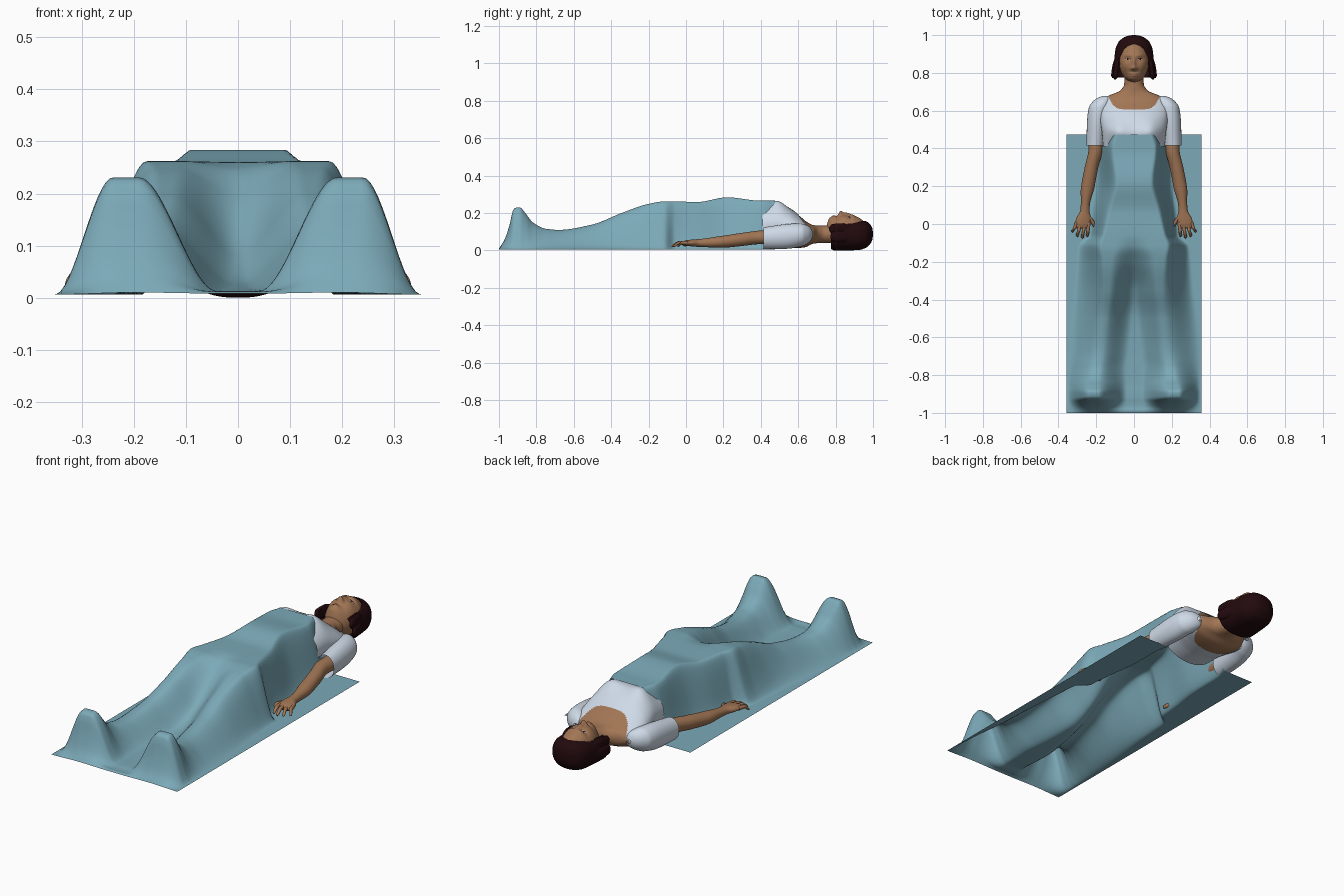
import bpy, bmesh, math

cube = bpy.data.objects.get("Cube")
if cube:
    bpy.data.objects.remove(cube)


def material(name, r, g, b):
    mat = bpy.data.materials.new(name)
    mat.use_nodes = True
    mat.diffuse_color = (r, g, b, 1)
    shader = mat.node_tree.nodes["Principled BSDF"]
    shader.inputs["Base Color"].default_value = (r, g, b, 1)
    shader.inputs["Roughness"].default_value = 0.8
    return mat


BLUE = material("blanket blue", 0.2, 0.4, 0.48)
WHITE = material("shirt white", 0.62, 0.7, 0.8)
SKIN = material("skin brown", 0.36, 0.18, 0.09)
HAIR = material("dark hair", 0.016, 0.003, 0.004)
LIPS = material("lip brown", 0.29, 0.125, 0.07)
EYE = material("eye grey", 0.4, 0.32, 0.27)


def finish(name, bm, *mats, recalc=True):
    if recalc:
        bmesh.ops.recalc_face_normals(bm, faces=bm.faces)
    mesh = bpy.data.meshes.new(name)
    bm.to_mesh(mesh)
    bm.free()
    for mat in mats:
        mesh.materials.append(mat)
    for poly in mesh.polygons:
        poly.use_smooth = True
    obj = bpy.data.objects.new(name, mesh)
    bpy.context.collection.objects.link(obj)
    return obj


def sample(rows, t):
    """Monotone cubic interpolation of station rows keyed on their first value."""
    t = min(max(t, rows[0][0]), rows[-1][0])
    i = 0
    while i < len(rows) - 2 and t > rows[i + 1][0]:
        i += 1

    def slope(j, k):
        return (rows[j + 1][k] - rows[j][k]) / (rows[j + 1][0] - rows[j][0])

    def tangent(j, k):
        if j == 0:
            return slope(0, k)
        if j == len(rows) - 1:
            return slope(j - 1, k)
        a, b = slope(j - 1, k), slope(j, k)
        return 2 * a * b / (a + b) if a * b > 0 else 0

    h = rows[i + 1][0] - rows[i][0]
    s = (t - rows[i][0]) / h
    out = []
    for k in range(1, len(rows[0])):
        p, q = rows[i][k], rows[i + 1][k]
        m, n = tangent(i, k) * h, tangent(i + 1, k) * h
        out.append(p + s * (m + s * (3 * (q - p) - 2 * m - n + s * (2 * (p - q) + m + n))))
    return out


def loft(rows, steps, sides, power=2, grow=0, flip=1, caps=True):
    """Rings across y from rows of (y, x, z, half width, half height)."""
    bm = bmesh.new()
    rings = []
    for i in range(steps + 1):
        y = rows[0][0] + (rows[-1][0] - rows[0][0]) * i / steps
        x, z, rx, rz = sample(rows, y)
        ring = []
        for j in range(sides):
            a = math.tau * j / sides
            c, s = math.cos(a), math.sin(a)
            px = math.copysign(abs(c) ** (2 / power), c) * (rx + grow)
            pz = math.copysign(abs(s) ** (2 / power), s) * (rz + grow)
            ring.append(bm.verts.new((flip * (x + px), y, z + pz)))
        rings.append(ring)
    for a, b in zip(rings, rings[1:]):
        for j in range(sides):
            k = (j + 1) % sides
            bm.faces.new((a[j], a[k], b[k], b[j]))
    if caps:
        bm.faces.new(rings[0])
        bm.faces.new(rings[-1])
    return bm


def smooth(a, b, t):
    t = min(max((t - a) / (b - a), 0), 1)
    return t * t * (3 - 2 * t)


def bump(x, y, cx, cy, sx, sy):
    return math.exp(-(((x - cx) / sx) ** 2 + ((y - cy) / sy) ** 2) / 2)


# Blanket: y, height, outer crest, outer foot, inner foot, inner crest, middle ratio
drape = [
    (-1, .004, .2, .355, .04, .19, .5), (-.97, .052, .22, .355, .04, .19, .06),
    (-.945, .125, .23, .355, .04, .19, .03), (-.92, .218, .24, .352, .04, .19, .03),
    (-.89, .225, .24, .352, .04, .19, .03), (-.86, .195, .235, .35, .04, .19, .03),
    (-.82, .145, .22, .352, .04, .19, .04), (-.75, .11, .2, .352, .04, .18, .06),
    (-.68, .104, .18, .35, .03, .17, .08), (-.5, .133, .16, .335, .01, .15, .16),
    (-.35, .192, .15, .315, 0, .13, .4), (-.2, .243, .16, .3, 0, .12, .78),
    (-.115, .256, .175, .29, 0, .1, .95), (-.06, .256, .16, .235, 0, .1, .99),
    (.06, .253, .13, .225, 0, .1, 1), (.22, .278, .09, .205, 0, .1, 1),
    (.4, .26, .11, .2, 0, .1, 1), (.475, .26, .09, .185, 0, .1, 1)]
bm = bmesh.new()
bmesh.ops.create_grid(bm, x_segments=90, y_segments=180, size=1)
for v in bm.verts:
    x, y = v.co.x * .357, -.2625 + v.co.y * .7375
    height, crest, foot, in_foot, in_crest, middle = sample(drape, y)
    side = 1 - smooth(crest, foot, abs(x))
    valley = middle + (1 - middle) * smooth(in_foot, in_crest, abs(x))
    v.co = (x, y, .006 + height * side * valley)
finish("blanket", bm, BLUE, recalc=False)

# Upper body and neck
body = [(.41, 0, .13, .16, .112), (.48, 0, .135, .165, .117), (.55, 0, .12, .175, .105),
        (.61, 0, .098, .18, .084), (.65, 0, .086, .17, .064), (.68, 0, .086, .132, .05),
        (.705, 0, .086, .075, .047), (.74, 0, .086, .052, .047), (.8, 0, .09, .05, .05)]


def add_bust(bm):
    for v in bm.verts:
        if v.co.z > .14:
            v.co.z += .024 * bump(abs(v.co.x), v.co.y, .09, .49, .035, .04)


bm = loft(body, 70, 64, caps=False)
add_bust(bm)
finish("upper_body", bm, SKIN)

# Shirt with scooped neckline front and back
bm = loft(body, 150, 128, grow=.004, caps=False)
add_bust(bm)
cut = []
for f in bm.faces:
    c = f.calc_center_median()
    start = .605 if c.z > .09 else .565
    if c.y > start + .08 * (abs(c.x) / .138) ** 5 or c.y > .69:
        cut.append(f)
bmesh.ops.delete(bm, geom=cut, context='FACES')
finish("shirt_body", bm, WHITE)

# Sleeves, arms and hands, for both sides
sleeve = [(.415, .205, .066, .047, .058), (.55, .195, .076, .053, .066),
          (.62, .182, .083, .056, .06), (.65, .168, .085, .048, .048),
          (.67, .155, .086, .034, .03), (.678, .15, .086, .012, .01)]
arm = [(-.025, .275, .037, .036, .008), (-.01, .273, .039, .042, .013),
       (.03, .267, .04, .039, .018), (.07, .26, .04, .025, .021),
       (.1, .258, .041, .024, .023), (.2, .244, .047, .036, .032),
       (.3, .225, .059, .036, .035), (.4, .204, .07, .037, .036), (.5, .205, .07, .038, .04)]
fingers = {"index_finger": (.24, .247, -.068), "middle_finger": (.262, .273, -.077),
           "ring_finger": (.284, .3, -.068), "little_finger": (.304, .325, -.045)}
for flip, label in ((1, "left_"), (-1, "right_")):
    finish(label + "sleeve", loft(sleeve, 50, 40, flip=flip, caps=False), WHITE)
    finish(label + "arm", loft(arm, 60, 28, flip=flip), SKIN)
    for name, (base, tip, end) in fingers.items():
        mid = (base + tip) / 2
        rows = [(end, tip, .022, .002, .002), (end + .006, tip, .025, .007, .007),
                (end / 2, mid, .041, .009, .009), (.01, base, .04, .01, .011)]
        finish(label + name, loft(rows, 16, 12, flip=flip), SKIN)
    thumb = [(-.022, .206, .025, .002, .002), (-.015, .208, .027, .008, .008),
             (.01, .22, .034, .011, .01), (.05, .25, .04, .014, .012)]
    finish(label + "thumb", loft(thumb, 16, 12, flip=flip), SKIN)

# Head with sculpted nose, lips, chin and eye sockets
bm = bmesh.new()
bmesh.ops.create_icosphere(bm, subdivisions=6, radius=1)
for v in bm.verts:
    u, t, w = v.co
    x = .079 * u
    y, z = .86 + .112 * t, .1 + .092 * w
    if w > 0:
        ax = abs(x)
        z += min(1, w * 2) * (.022 * bump(x, y, 0, .767, .03, .016)
              + .019 * bump(x, y, 0, .826, .009, .009)
              + .007 * bump(ax, y, .013, .823, .006, .006)
              + .011 * bump(x, y, 0, .852, .007, .02)
              + .007 * bump(x, y, 0, .795, .018, .004)
              + .007 * bump(x, y, 0, .785, .016, .004)
              + .005 * bump(ax, y, .03, .893, .018, .008)
              + .004 * bump(ax, y, .048, .835, .016, .018)
              - .008 * bump(ax, y, .033, .873, .013, .009)
              + .004 * bump(ax, y, .033, .872, .008, .005))
    v.co = (x, y, z)
for f in bm.faces:
    c = f.calc_center_median()
    ax = abs(c.x)
    if c.z > .13:
        if (ax / .022) ** 2 + ((c.y - .79) / .008) ** 2 < 1:
            f.material_index = 1
        eye = ((ax - .034) / .013) ** 2 + ((c.y - .872) / .005) ** 2
        if eye < 1:
            f.material_index = 3 if abs(ax - .034) < .004 else 2
        elif eye < 1.5 and c.y > .872:
            f.material_index = 3
finish("head", bm, SKIN, LIPS, EYE, HAIR)

# Bobbed hair with an opening for the face
hair = [(.775, 0, .08, .104, .072), (.79, 0, .08, .111, .079), (.85, 0, .08, .106, .08),
        (.92, 0, .082, .099, .08), (.96, 0, .085, .084, .072), (.985, 0, .087, .058, .052),
        (.995, 0, .088, .036, .034), (1, 0, .088, .008, .008)]
bm = loft(hair, 100, 96, power=2.4, caps=False)
cut = []
for f in bm.faces:
    c = f.calc_center_median()
    rise = max(0, c.y - .85) / .102
    if c.z > .095 and (c.x / .077) ** 2 + rise ** 2 < 1:
        cut.append(f)
bmesh.ops.delete(bm, geom=cut, context='FACES')
bmesh.ops.holes_fill(bm, edges=[e for e in bm.edges if e.is_boundary and e.verts[0].co.y > .999])
finish("hair", bm, HAIR)

# Flared hair ends beside the jaw
for flip, label in ((1, "left_"), (-1, "right_")):
    for name, x, z, end in (("front_lock", .092, .115, .765), ("side_lock", .102, .075, .772)):
        rows = [(end, x + .008, z, .004, .008), (end + .015, x + .006, z, .013, .026),
                (.83, x, z, .014, .03), (.9, x - .012, z, .004, .008)]
        finish(label + name, loft(rows, 24, 20, flip=flip), HAIR)
